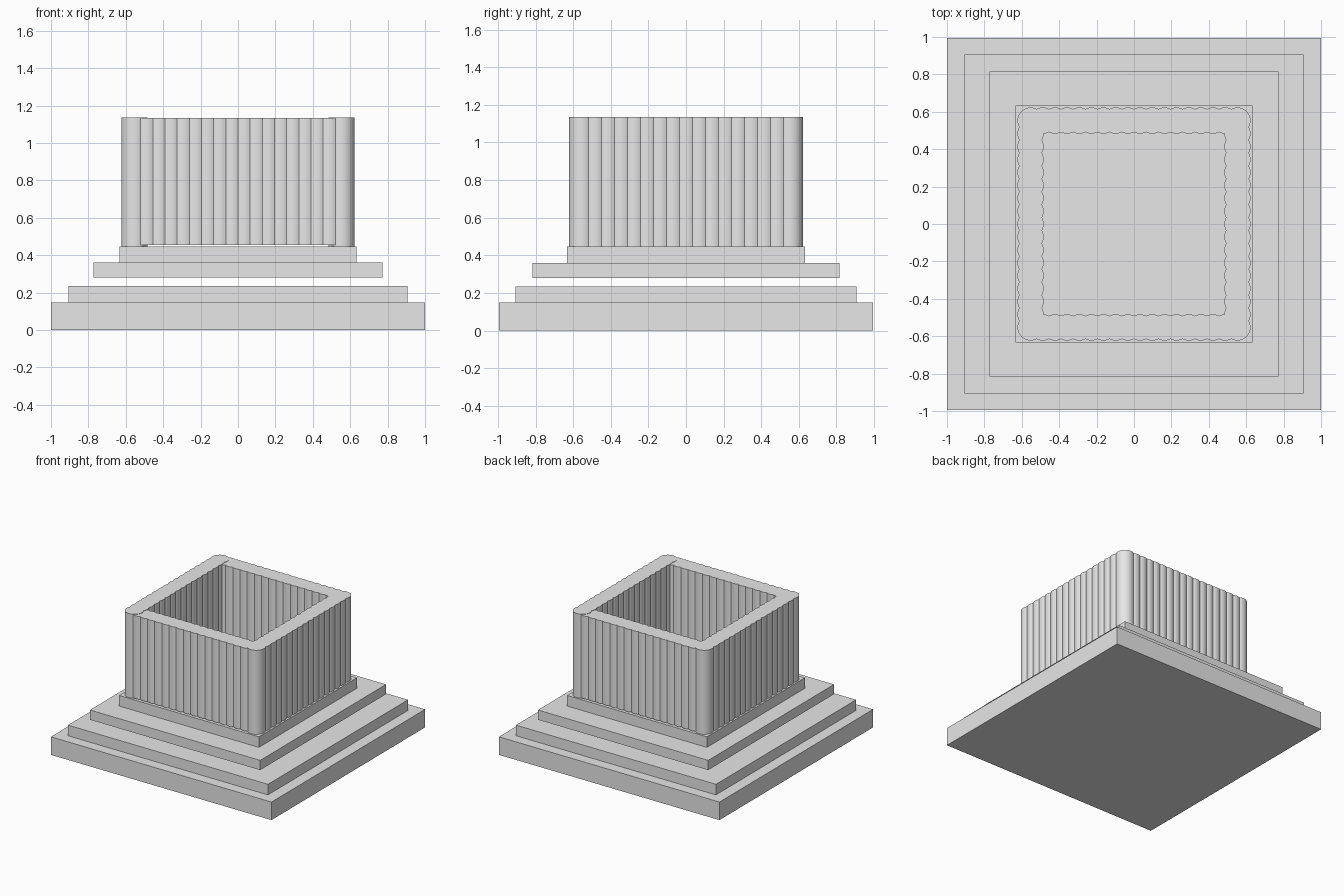
import bpy, bmesh
from math import pi, sin, cos, asin

cube = bpy.data.objects.get("Cube")
if cube:
    bpy.data.objects.remove(cube, do_unlink=True)

stone = bpy.data.materials.new("grey_stone")
stone.use_nodes = True
GREY = (0.8, 0.8, 0.8, 1)
stone.diffuse_color = GREY
stone.node_tree.nodes["Principled BSDF"].inputs["Base Color"].default_value = GREY


def prism(name, outline, z0, z1, smooth=False):
    """Extrude a closed outline upwards from z0 to z1."""
    bm = bmesh.new()
    face = bm.faces.new([bm.verts.new((x, y, z0)) for x, y in outline])
    top = bmesh.ops.extrude_face_region(bm, geom=[face])["geom"]
    verts = [g for g in top if isinstance(g, bmesh.types.BMVert)]
    bmesh.ops.translate(bm, verts=verts, vec=(0, 0, z1 - z0))
    bmesh.ops.recalc_face_normals(bm, faces=bm.faces)
    mesh = bpy.data.meshes.new(name)
    bm.to_mesh(mesh)
    bm.free()
    mesh.materials.append(stone)
    obj = bpy.data.objects.new(name, mesh)
    bpy.context.collection.objects.link(obj)
    if smooth:
        bpy.ops.object.select_all(action="DESELECT")
        obj.select_set(True)
        bpy.context.view_layer.objects.active = obj
        bpy.ops.object.shade_smooth_by_angle(angle=pi / 6)
    return obj


def slab(name, hx, hy, z0, z1):
    return prism(name, [(-hx, -hy), (hx, -hy), (hx, hy), (-hx, hy)], z0, z1)


def ribbed_outline(half, steps, r):
    """Outline of a straight row of overlapping round columns."""
    step = 2 * half / steps
    a = asin(step / 2 / r)
    pts = []

    def arc(cx, start, end, n):
        for k in range(n):
            t = start + (end - start) * k / n
            pts.append((cx + r * cos(t), r * sin(t)))

    for i in range(1, steps):
        arc(-half + i * step, -pi / 2 - a, -pi / 2 + a, 6)
    arc(half, -pi / 2 - a, pi / 2 + a, 24)
    for i in range(steps - 1, 0, -1):
        arc(-half + i * step, pi / 2 - a, pi / 2 + a, 6)
    arc(-half, pi / 2 - a, 3 * pi / 2 + a, 24)
    return pts


# Stepped base; the third slab floats above the second
slab("base_slab", 1.0, 0.995, 0, 0.148)
slab("lower_step", 0.907, 0.907, 0.148, 0.235)
slab("middle_step", 0.772, 0.815, 0.28, 0.36)
slab("upper_step", 0.634, 0.634, 0.36, 0.447)

# Four ribbed walls with rounded corners
R, HALF = 0.07, 0.553
front_row = ribbed_outline(HALF, 17, R)
side_row = ribbed_outline(HALF, 16, R)
for side, s in (("front", -1), ("back", 1)):
    prism(side + "_wall", [(x, y + s * HALF) for x, y in front_row], 0.454, 1.133, True)
for side, s in (("right", -1), ("left", 1)):
    prism(side + "_wall", [(s * HALF - y, x) for x, y in side_row], 0.447, 1.136, True)
